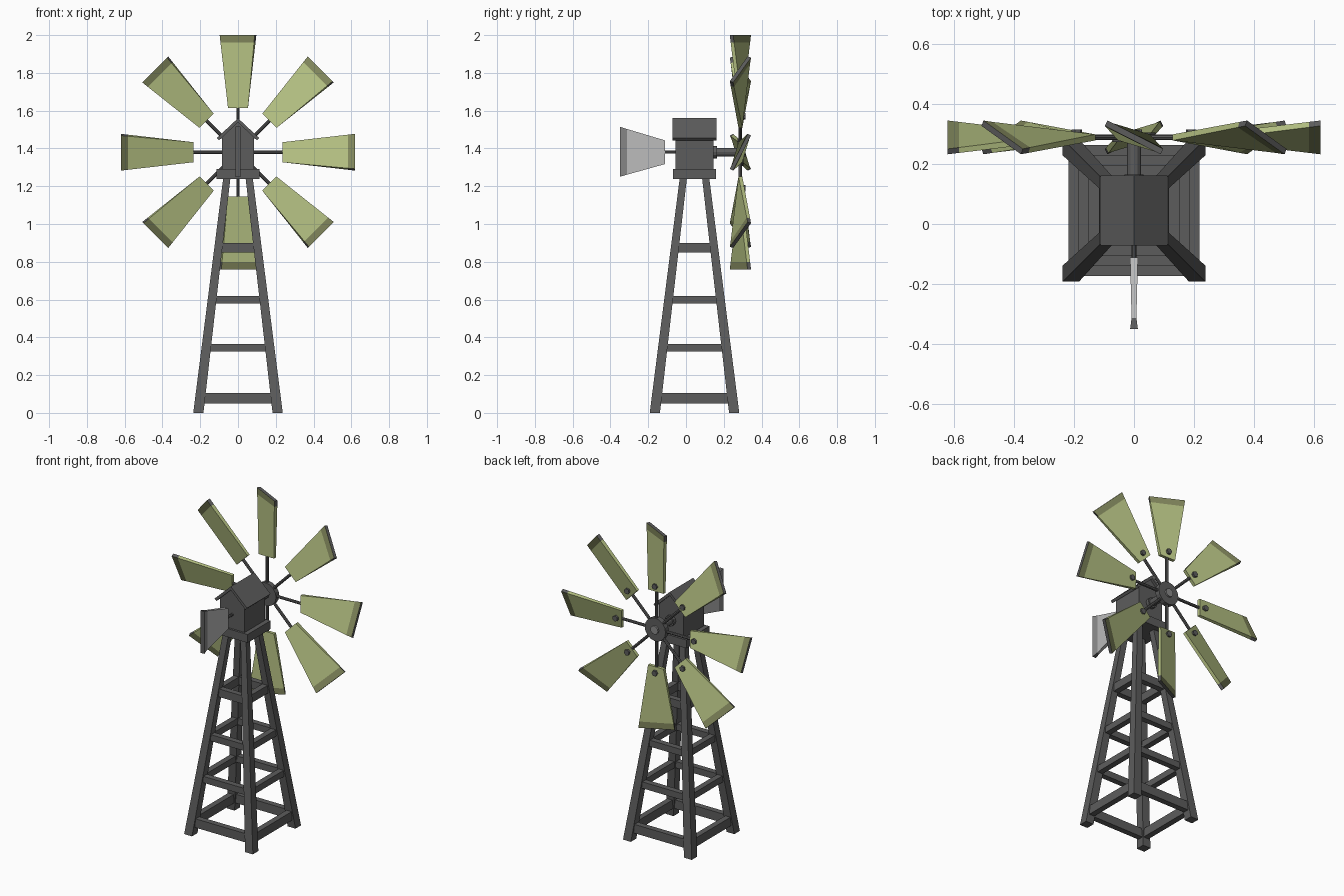
import bpy, bmesh, math
from mathutils import Matrix, Vector

cube = bpy.data.objects.get("Cube")
if cube:
    bpy.data.objects.remove(cube)


def material(name, rgb):
    m = bpy.data.materials.new(name)
    m.use_nodes = True
    m.diffuse_color = (*rgb, 1)
    m.node_tree.nodes["Principled BSDF"].inputs["Base Color"].default_value = (*rgb, 1)
    return m


DARK = material("dark grey", (0.108, 0.108, 0.108))
GREEN = material("pale green", (0.46, 0.53, 0.225))
OLIVE = material("olive tip", (0.215, 0.235, 0.105))
LIGHT = material("light grey", (0.50, 0.50, 0.50))
MID = material("mid grey", (0.25, 0.25, 0.25))


def loft(name, rings, mats=(DARK,), rule=None, matrix=None):
    """Skin matching rings and cap both ends; rule(section, side) picks the material."""
    bm = bmesh.new()
    loops = [[bm.verts.new(p) for p in ring] for ring in rings]
    n = len(rings[0])
    for s in range(len(loops) - 1):
        for i in range(n):
            j = (i + 1) % n
            f = bm.faces.new((loops[s][i], loops[s][j], loops[s + 1][j], loops[s + 1][i]))
            f.material_index = rule(s, i) if rule else 0
    bm.faces.new(loops[0][::-1])
    end = bm.faces.new(loops[-1])
    end.material_index = rule(len(loops) - 1, 0) if rule else 0
    bmesh.ops.recalc_face_normals(bm, faces=bm.faces)
    if matrix:
        bm.transform(matrix)
    mesh = bpy.data.meshes.new(name)
    bm.to_mesh(mesh)
    bm.free()
    for m in mats:
        mesh.materials.append(m)
    ob = bpy.data.objects.new(name, mesh)
    bpy.context.collection.objects.link(ob)
    return ob


def rect(cx, cy, hx, hy, z):
    return [(cx + a * hx, cy + b * hy, z) for a, b in ((-1, -1), (1, -1), (1, 1), (-1, 1))]


def rod(name, start, end, radius, sides=12, mat=DARK, matrix=None):
    start, end = Vector(start), Vector(end)
    q = (end - start).to_track_quat('Z', 'Y')
    circle = [q @ Vector((radius * math.cos(2 * math.pi * k / sides),
                          radius * math.sin(2 * math.pi * k / sides), 0)) for k in range(sides)]
    return loft(name, [[p + c for c in circle] for p in (start, end)], (mat,), None, matrix)


CY = 0.045          # tower axis
HUB_Y, HUB_Z = 0.288, 1.38
TOP = 1.245


def leg_outer(z):
    return 0.237 + (0.078 - 0.237) * z / TOP


# Tapered tower legs
for sx in (-1, 1):
    for sy in (-1, 1):
        rings = []
        for z, h in ((0, 0.027), (TOP, 0.019)):
            c = leg_outer(z) - h
            rings.append(rect(sx * c, CY + sy * c, h, h, z))
        loft("tower_leg", rings)

# Four levels of cross rungs, one per tower side
for z0, z1 in ((0.05, 0.105), (0.325, 0.365), (0.58, 0.62), (0.85, 0.90)):
    c = leg_outer((z0 + z1) / 2) - 0.027
    for k in range(4):
        m = Matrix.Translation((0, CY, 0)) @ Matrix.Rotation(k * math.pi / 2, 4, 'Z')
        loft("tower_rung", [rect(0, -c, c, 0.018, z0), rect(0, -c, c, 0.018, z1)], matrix=m)

# Platform, gabled housing and roof
loft("platform", [rect(0, CY, 0.114, 0.113, 1.238), rect(0, CY, 0.114, 0.113, 1.29)])
house = [(-0.085, 1.28), (0.085, 1.28), (0.085, 1.462), (0, 1.54), (-0.085, 1.462)]
loft("housing", [[(x, y, z) for x, z in house] for y in (CY - 0.1, CY + 0.1)])
roof = [(-0.112, 1.455), (0, 1.56), (0.112, 1.455), (0.10, 1.443), (0, 1.538), (-0.10, 1.443)]
loft("roof", [[(x, y, z) for x, z in roof] for y in (CY - 0.116, CY + 0.116)])

# Drive shaft, bearing and hub
rod("bearing", (0, 0.14, HUB_Z), (0, 0.165, HUB_Z), 0.032)
rod("shaft", (0, 0.16, HUB_Z), (0, HUB_Y, HUB_Z), 0.023)
rod("hub_disc", (0, HUB_Y - 0.016, HUB_Z), (0, HUB_Y + 0.016, HUB_Z), 0.072, 16)
rod("hub_nose", (0, HUB_Y, HUB_Z), (0, HUB_Y + 0.026, HUB_Z), 0.026, 12, MID)


# Twisted blades with a dark rimmed tip band, spokes and bolts
def blade_section(r, w, angle, t=0.01):
    ca, sa = math.cos(angle), math.sin(angle)
    return [Vector((u * ca + v * sa, -u * sa + v * ca, r))
            for u, v in ((-w, -t), (w, -t), (w, t), (-w, t))]


root = blade_section(0.235, 0.053, 0)
tip = blade_section(0.62, 0.104, math.radians(27))
band = [a.lerp(b, 0.90) for a, b in zip(root, tip)]


def tip_rule(section, side):
    if section == 0:
        return 0
    if section == 1 and side % 2 == 0:
        return 1
    return 2


for k in range(8):
    m = Matrix.Translation((0, HUB_Y, HUB_Z)) @ Matrix.Rotation(k * math.pi / 4, 4, 'Y')
    loft("blade", [root, band, tip], (GREEN, OLIVE, DARK), tip_rule, m)
    rod("spoke", (0, 0, 0.04), (0, 0, 0.25), 0.009, 8, DARK, m)
    rod("blade_bolt", (0, 0, 0.27), (0, 0.026, 0.27), 0.018, 6, DARK, m)

# Tail rod and vane
rod("tail_rod", (0, -0.13, HUB_Z), (0, -0.04, HUB_Z), 0.008, 8)


def vane_section(y, half, low, high):
    return [(-half, y, low), (half, y, low), (half, y, high), (-half, y, high)]


loft("tail_vane",
     [vane_section(-0.112, 0.013, 1.317, 1.443),
      vane_section(-0.313, 0.008, 1.261, 1.503),
      vane_section(-0.35, 0.013, 1.25, 1.515)],
     (LIGHT, MID, DARK),
     lambda s, i: 0 if s == 0 else (1 if s == 1 and i % 2 == 1 else 2))
